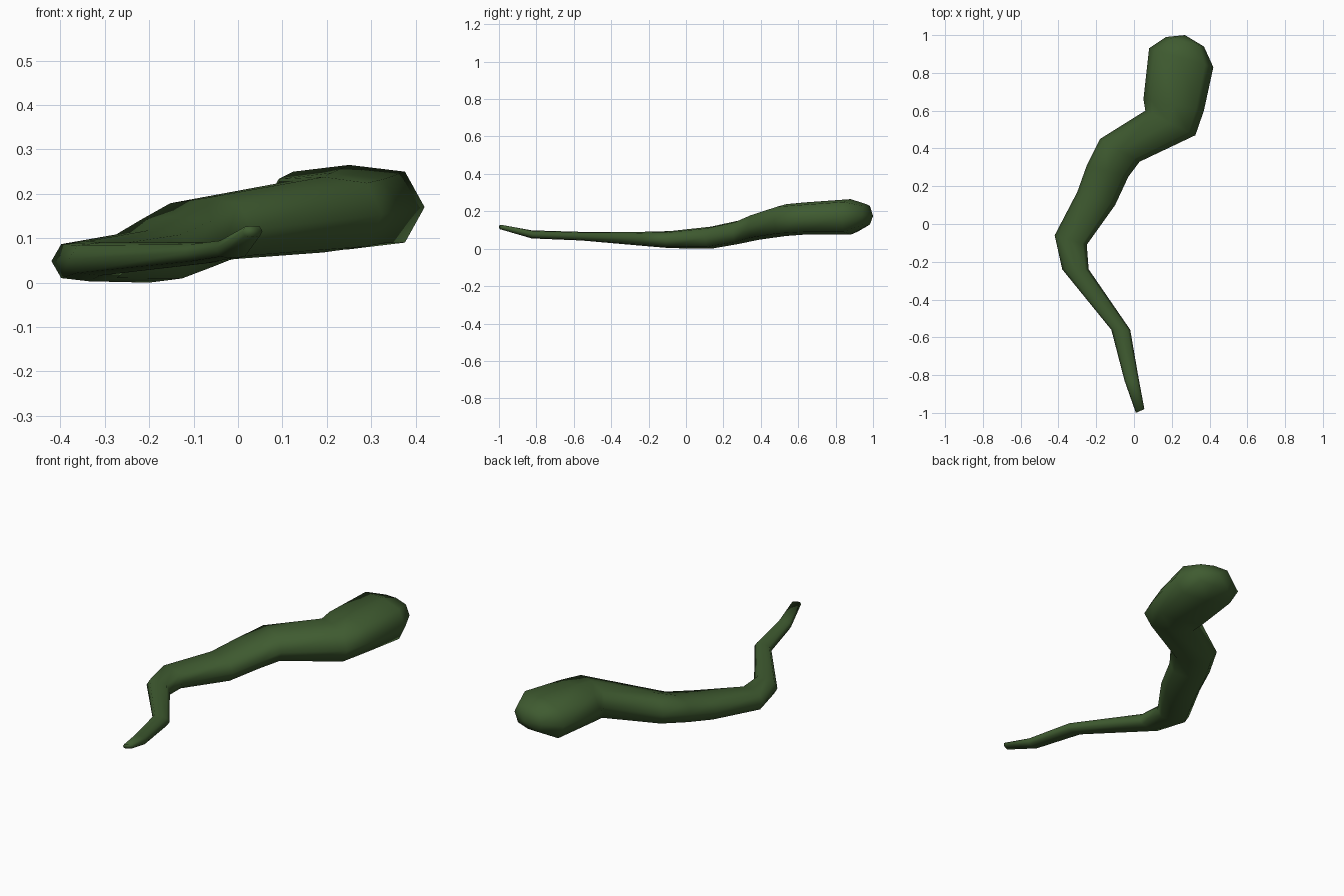
import bpy
import bmesh
from mathutils import Vector

if "Cube" in bpy.data.objects:
    bpy.data.objects.remove(bpy.data.objects["Cube"], do_unlink=True)

# Dark green skin
skin = bpy.data.materials.new("dark_green")
colour = (0.05, 0.105, 0.03, 1.0)
skin.diffuse_color = colour
skin.use_nodes = True
skin.node_tree.nodes["Principled BSDF"].inputs["Base Color"].default_value = colour

# Cross-sections from tail tip to head: left xy, right xy, low z, high z
sections = [
    (0.01, -1.0, 0.055, -0.98, 0.103, 0.128),
    (-0.05, -0.83, 0.025, -0.82, 0.055, 0.098),
    (-0.12, -0.56, -0.02, -0.56, 0.044, 0.09),
    (-0.38, -0.24, -0.24, -0.24, 0.016, 0.09),
    (-0.42, -0.06, -0.25, -0.11, 0.003, 0.094),
    (-0.30, 0.17, -0.10, 0.10, 0.0, 0.118),
    (-0.25, 0.31, -0.03, 0.25, 0.025, 0.15),
    (-0.18, 0.45, 0.03, 0.33, 0.048, 0.19),
    (0.06, 0.60, 0.325, 0.47, 0.068, 0.238),
    (0.05, 0.66, 0.37, 0.60, 0.075, 0.247),
    (0.08, 0.93, 0.42, 0.83, 0.075, 0.265),
    (0.17, 0.99, 0.37, 0.94, 0.12, 0.238),
]
# Slightly squared eight-sided outline, as (across, up)
outline = [(1, 0), (.74, .84), (0, 1), (-.74, .84),
           (-1, 0), (-.74, -.84), (0, -1), (.74, -.84)]

bm = bmesh.new()
rings = []
for lx, ly, rx, ry, low, high in sections:
    mid_z = (low + high) / 2
    left, right = Vector((lx, ly, mid_z)), Vector((rx, ry, mid_z))
    centre, across = (left + right) / 2, (right - left) / 2
    up = Vector((0, 0, (high - low) / 2))
    rings.append([bm.verts.new(centre + across * a + up * b) for a, b in outline])

# Body skin between neighbouring sections
count = len(outline)
for ring, following in zip(rings, rings[1:]):
    for i in range(count):
        j = (i + 1) % count
        bm.faces.new((ring[i], ring[j], following[j], following[i]))

# Flat tail tip and rounded head end
bm.faces.new(rings[0][::-1])
nose = bm.verts.new((0.27, 1.0, 0.175))
for i in range(count):
    bm.faces.new((rings[-1][i], rings[-1][(i + 1) % count], nose))
bmesh.ops.recalc_face_normals(bm, faces=bm.faces)
for face in bm.faces:
    face.smooth = True

mesh = bpy.data.meshes.new("winding_body")
bm.to_mesh(mesh)
bm.free()
mesh.materials.append(skin)
body = bpy.data.objects.new("winding_body", mesh)
bpy.context.collection.objects.link(body)
